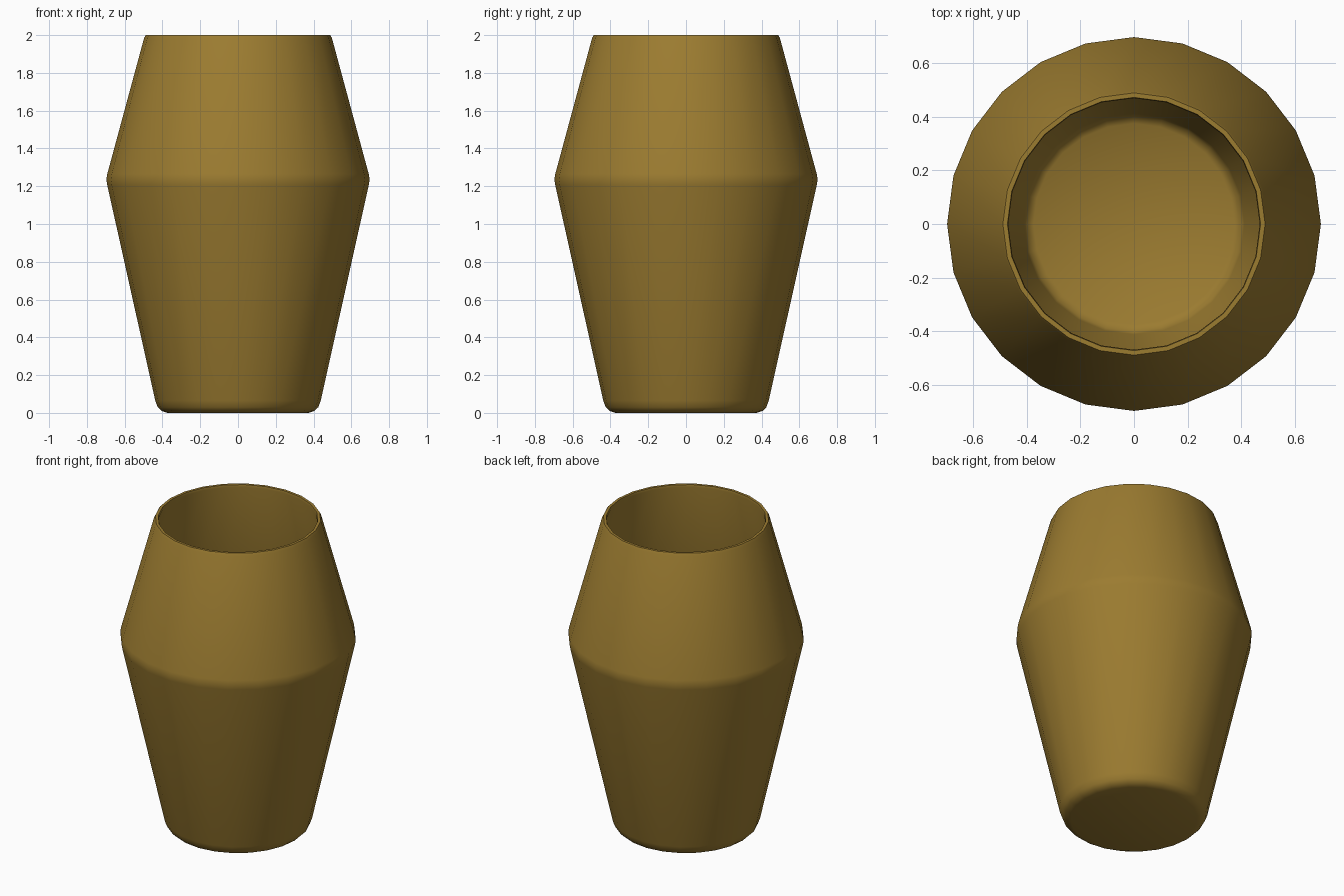
import bpy, bmesh, math

if "Cube" in bpy.data.objects:
    bpy.data.objects.remove(bpy.data.objects["Cube"])

SIDES = 24

# Profile (radius, height): outer foot -> belly -> rim -> inner wall -> inner floor
profile = [
    (0.0, 0.0), (0.375, 0.0), (0.405, 0.01), (0.425, 0.03), (0.438, 0.065),
    (0.692, 1.205), (0.697, 1.235), (0.692, 1.265),
    (0.497, 1.985), (0.489, 2.0), (0.472, 2.0), (0.469, 1.985),
    (0.664, 1.262), (0.669, 1.235), (0.664, 1.208),
    (0.412, 0.075), (0.402, 0.048), (0.375, 0.03), (0.0, 0.03),
]

# Vase: spin the profile around z
bm = bmesh.new()
verts = [bm.verts.new((r, 0, z)) for r, z in profile]
edges = [bm.edges.new(pair) for pair in zip(verts, verts[1:])]
bmesh.ops.spin(bm, geom=verts + edges, cent=(0, 0, 0), axis=(0, 0, 1),
               angle=math.tau, steps=SIDES)
bmesh.ops.remove_doubles(bm, verts=bm.verts, dist=1e-4)
bmesh.ops.recalc_face_normals(bm, faces=bm.faces)
mesh = bpy.data.meshes.new("vase")
bm.to_mesh(mesh)
bm.free()

vase = bpy.data.objects.new("vase", mesh)
bpy.context.collection.objects.link(vase)

# Ochre glaze
mat = bpy.data.materials.new("ochre_glaze")
mat.diffuse_color = (0.33, 0.2, 0.03, 1)
mat.use_nodes = True
mat.node_tree.nodes["Principled BSDF"].inputs["Base Color"].default_value = mat.diffuse_color
mesh.materials.append(mat)

# Smooth sides, crisp rim
bpy.context.view_layer.objects.active = vase
vase.select_set(True)
bpy.ops.object.shade_smooth_by_angle(angle=math.radians(40))
